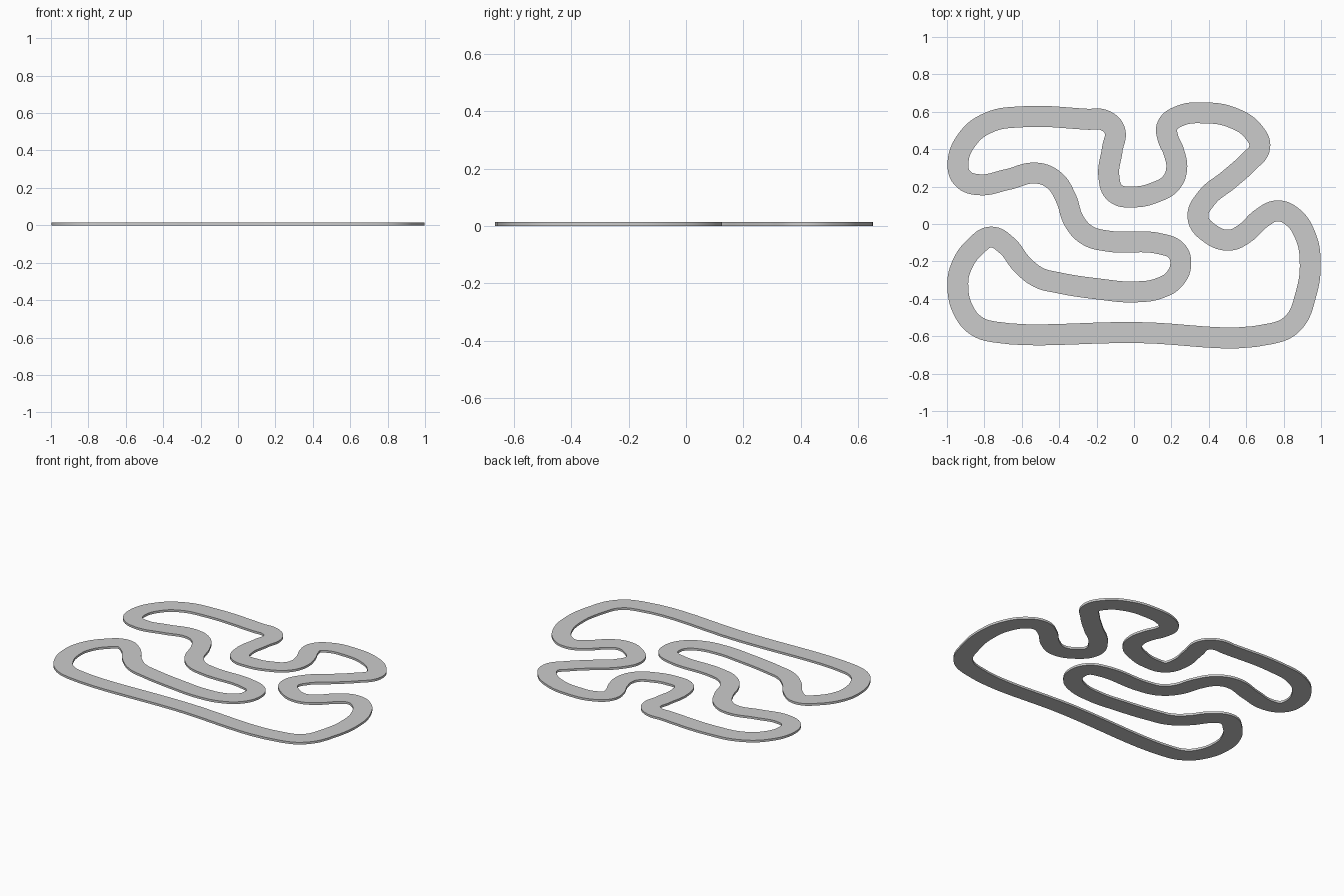
import bpy, bmesh

if "Cube" in bpy.data.objects:
    bpy.data.objects.remove(bpy.data.objects["Cube"])

WIDTH, HEIGHT = 0.112, 0.014

# Centre line of the circuit, anticlockwise from the bottom straight
PATH = [(-.74, -.578), (0, -.58), (.735, -.586), (.85, -.53), (.918, -.38), (.942, -.2),
        (.915, -.06), (.845, .04), (.765, .07), (.68, .03), (.595, -.048), (.51, -.086),
        (.405, -.05), (.342, .035), (.385, .135), (.51, .24), (.61, .33), (.672, .41),
        (.637, .495), (.53, .567), (.38, .594), (.24, .576), (.178, .525), (.18, .465),
        (.213, .385), (.228, .295), (.198, .22), (.11, .168), (0, .145), (-.1, .165),
        (-.134, .25), (-.116, .4), (-.103, .5), (-.155, .553), (-.25, .56), (-.6, .573),
        (-.775, .543), (-.89, .455), (-.941, .32), (-.915, .243), (-.83, .21), (-.68, .237),
        (-.52, .272), (-.425, .232), (-.365, .14), (-.32, .015), (-.25, -.06), (-.15, -.09),
        (.15, -.108), (.228, -.145), (.25, -.21), (.22, -.29), (.14, -.342), (0, -.363),
        (-.185, -.348), (-.41, -.313), (-.51, -.286), (-.6, -.215), (-.68, -.115), (-.765, -.07),
        (-.845, -.118), (-.922, -.225), (-.942, -.335), (-.908, -.47), (-.842, -.545)]


def curve_object(name, points, kind):
    data = bpy.data.curves.new(name, 'CURVE')
    data.dimensions = '3D'
    spline = data.splines.new(kind)
    if kind == 'BEZIER':
        spline.bezier_points.add(len(points) - 1)
        for bp, (x, y) in zip(spline.bezier_points, points):
            bp.co = (x, y, 0)
            bp.handle_left_type = bp.handle_right_type = 'AUTO'
    else:
        spline.points.add(len(points) - 1)
        for p, (x, y) in zip(spline.points, points):
            p.co = (x, y, 0, 1)
    spline.use_cyclic_u = True
    obj = bpy.data.objects.new(name, data)
    bpy.context.collection.objects.link(obj)
    return obj


# Flat rectangular road section
w, h = WIDTH / 2, HEIGHT / 2
section = curve_object("road_section", [(-w, -h), (w, -h), (w, h), (-w, h)], 'POLY')
section.hide_render = True

# Road swept along the circuit
track = curve_object("race_track", PATH, 'BEZIER')
track.location.z = h
track.data.twist_mode = 'Z_UP'
track.data.resolution_u = 8
track.data.bevel_mode = 'OBJECT'
track.data.bevel_object = section

bpy.context.view_layer.objects.active = track
track.select_set(True)
bpy.ops.object.convert(target='MESH')
track = bpy.context.view_layer.objects.active
bm = bmesh.new()
bm.from_mesh(track.data)
bmesh.ops.remove_doubles(bm, verts=bm.verts, dist=1e-5)
bmesh.ops.recalc_face_normals(bm, faces=bm.faces)
bm.to_mesh(track.data)
bm.free()
bpy.ops.object.shade_smooth_by_angle()
bpy.data.objects.remove(section)
